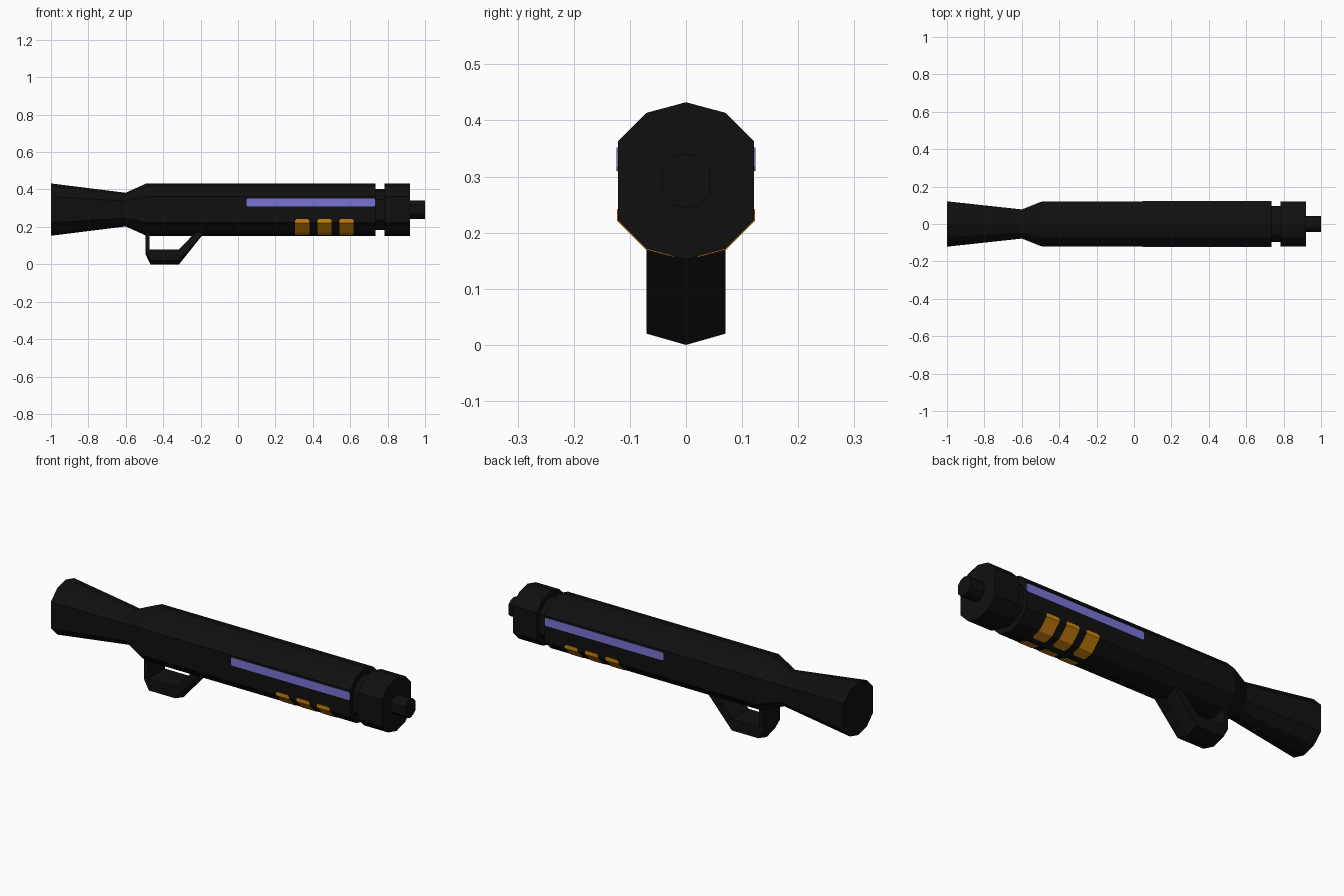
import bpy, bmesh, math

if "Cube" in bpy.data.objects:
    bpy.data.objects.remove(bpy.data.objects["Cube"])

CZ, R = 0.2925, 0.14


def material(name, rgb):
    m = bpy.data.materials.new(name)
    m.diffuse_color = (*rgb, 1)
    m.use_nodes = True
    m.node_tree.nodes["Principled BSDF"].inputs["Base Color"].default_value = m.diffuse_color
    return m


BLACK = material("black", (0.005, 0.005, 0.005))
PURPLE = material("violet", (0.19, 0.175, 0.66))
ORANGE = material("orange", (0.60, 0.22, 0.004))


def finish(bm, name, mat):
    bmesh.ops.recalc_face_normals(bm, faces=bm.faces)
    me = bpy.data.meshes.new(name)
    bm.to_mesh(me)
    bm.free()
    me.materials.append(mat)
    ob = bpy.data.objects.new(name, me)
    bpy.context.collection.objects.link(ob)
    return ob


def loft(name, rings, mat):
    """Closed skin through a list of rings with equal point counts."""
    bm = bmesh.new()
    vs = [[bm.verts.new(p) for p in ring] for ring in rings]
    n = len(vs[0])
    for a, b in zip(vs, vs[1:]):
        for i in range(n):
            j = (i + 1) % n
            bm.faces.new((a[i], a[j], b[j], b[i]))
    bm.faces.new(vs[0])
    bm.faces.new(vs[-1])
    return finish(bm, name, mat)


# Cross-section: 12-gon with the two side corners left out, giving flat flanks
ANGLES = [math.radians(30 * i) for i in range(12) if i not in (3, 9)]


def section(x, r):
    return [(x, r * math.sin(a), CZ + r * math.cos(a)) for a in ANGLES]


# Flared stock and main body
loft("stock_and_body", [section(x, r) for x, r in
     ((-1, R), (-0.6, 0.09), (-0.49, R), (0.735, R))], BLACK)

# Neck, muzzle collar and tip
loft("neck", [section(x, 0.11) for x in (0.72, 0.80)], BLACK)
loft("muzzle_collar", [section(x, R) for x in (0.782, 0.92)], BLACK)
loft("muzzle_tip", [section(x, 0.049) for x in (0.90, 1.0)], BLACK)

# Handle loop: band of outer/inner points, with a keel along the middle
OUTER = [(-0.495, 0.20), (-0.495, 0.07), (-0.468, 0.02), (-0.315, 0.02), (-0.155, 0.20)]
KEEL = [(-0.495, 0.20), (-0.495, 0.055), (-0.468, 0.0), (-0.315, 0.0), (-0.155, 0.20)]
INNER = [(-0.472, 0.20), (-0.472, 0.10), (-0.472, 0.08), (-0.315, 0.08), (-0.20, 0.20)]
rings = []
for o, k, i in zip(OUTER, KEEL, INNER):
    rings.append([(o[0], -0.07, o[1]), (k[0], 0, k[1]), (o[0], 0.07, o[1]),
                  (i[0], 0.07, i[1]), (i[0], -0.07, i[1])])
loft("handle_loop", rings, BLACK)

for side, label in ((-1, "front"), (1, "back")):
    # Violet strip with clipped corners on the flat flank
    x0, x1, z0, z1, c = 0.045, 0.735, 0.31, 0.352, 0.006
    outline = [(x0 + c, z0), (x1 - c, z0), (x1, z0 + c), (x1, z1 - c),
               (x1 - c, z1), (x0 + c, z1), (x0, z1 - c), (x0, z0 + c)]
    loft(f"light_strip_{label}",
         [[(x, side * y, z) for x, z in outline] for y in (0.118, 0.1235)], PURPLE)

    # Orange plates wrapping round the lower facets
    path = [(0.1212, 0.242), (0.1212, 0.235), (0.1212, 0.2225),
            (0.07, 0.1713), (0.03, 0.1606), (0.02, 0.1579)]
    for n, xc in enumerate((0.344, 0.462, 0.580)):
        rings = []
        for j, (y, z) in enumerate(path):
            h = 0.031 if j in (0, len(path) - 1) else 0.038
            rings.append([(xc + sx * h, side * y * s, CZ + (z - CZ) * s)
                          for sx, s in ((-1, 0.98), (1, 0.98), (1, 1.014), (-1, 1.014))])
        loft(f"shell_plate_{label}_{n + 1}", rings, ORANGE)
